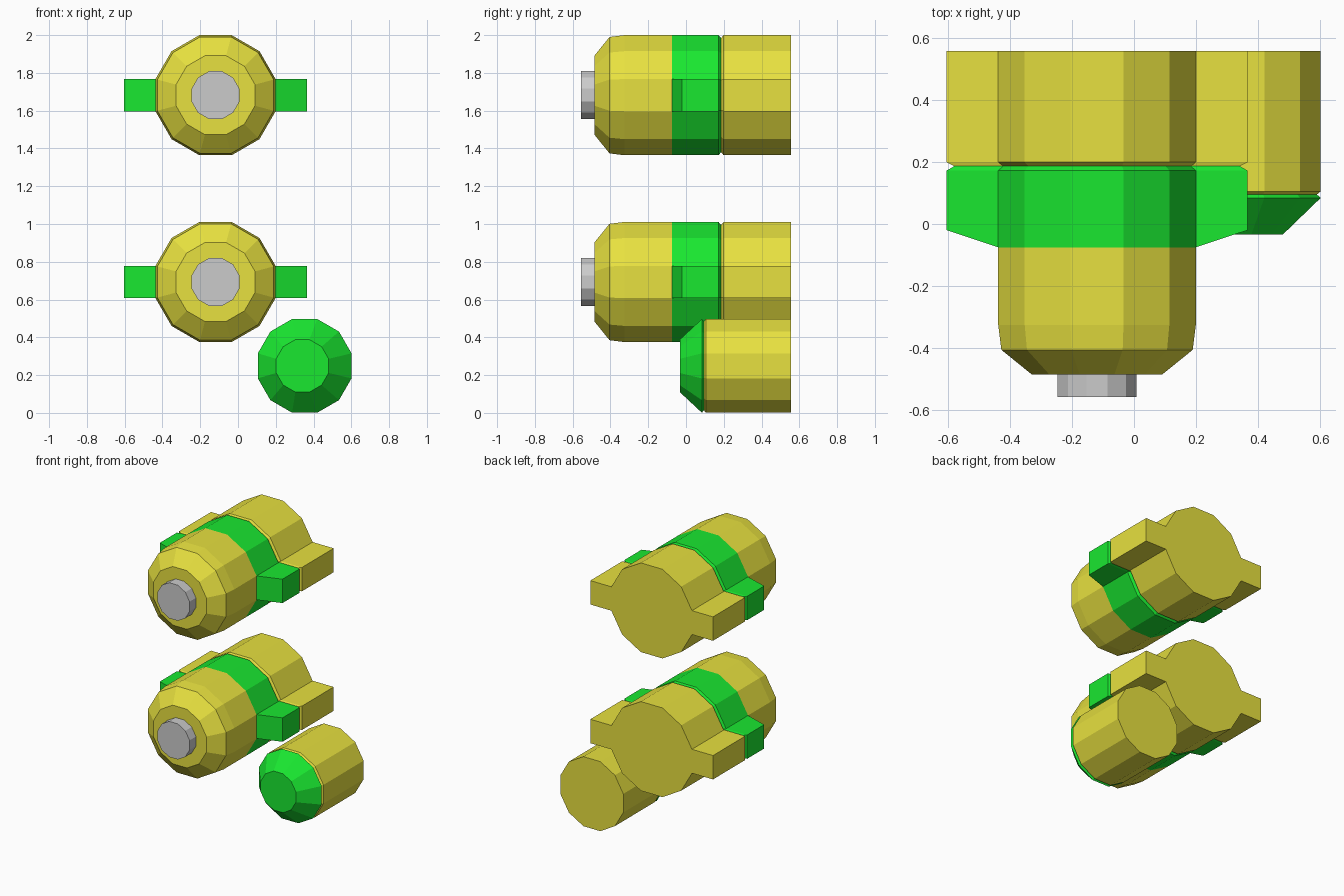
import bpy, bmesh
from math import cos, sin, radians

if "Cube" in bpy.data.objects:
    bpy.data.objects.remove(bpy.data.objects["Cube"])


def material(name, color):
    m = bpy.data.materials.new(name)
    m.diffuse_color = color
    m.use_nodes = True
    m.node_tree.nodes["Principled BSDF"].inputs["Base Color"].default_value = m.diffuse_color
    return m


YELLOW = material("yellow", (0.8, 0.75, 0.05, 1))
GREEN = material("green", (0.01, 0.8, 0.03, 1))


def dodecagon(apothem):
    """Twelve-sided outline in x/z with flat top and flat sides."""
    r = apothem / cos(radians(15))
    return [(r * cos(radians(30 * k - 15)), r * sin(radians(30 * k - 15))) for k in range(12)]


def winged(apothem, reach):
    """Dodecagon whose left and right flats are pulled out into tabs."""
    p = dodecagon(apothem)
    h = p[1][1]
    return [p[0], (reach, -h), (reach, h)] + p[1:7] + [(-reach, h), (-reach, -h)] + p[7:]


def loft(name, rings, center, mat=None, front=(), back=False):
    """Skin rings of (x, y, z) points from front to back; front lists cap index loops."""
    bm = bmesh.new()
    cx, cz = center
    vr = [[bm.verts.new((x + cx, y, z + cz)) for x, y, z in ring] for ring in rings]
    n = len(vr[0])
    for a, b in zip(vr, vr[1:]):
        for i in range(n):
            j = (i + 1) % n
            bm.faces.new((a[i], b[i], b[j], a[j]))
    for loop in front:
        bm.faces.new([vr[0][i] for i in loop])
    if back:
        bm.faces.new(vr[-1][::-1])
    me = bpy.data.meshes.new(name)
    bm.to_mesh(me)
    bm.free()
    ob = bpy.data.objects.new(name, me)
    bpy.context.collection.objects.link(ob)
    if mat:
        me.materials.append(mat)
    return ob


def ring(outline, y, scale=1.0, dx=0.0):
    return [(x * scale + dx, y, z * scale) for x, z in outline]


def round_part(name, profile, center, mat=None, front=False, back=False):
    """Twelve-sided turned part from (y, apothem) pairs."""
    return loft(name, [ring(dodecagon(a), y) for y, a in profile], center, mat,
                [range(12)] if front else [], back)


R, REACH = 0.318, 0.484
wing = winged(R, REACH)


def large_unit(tag, cz):
    c = (-0.119, cz)
    # grey button and domed yellow nose
    round_part(tag + "_button", [(-0.557, 0.127), (-0.485, 0.127)], c, front=True)
    round_part(tag + "_nose", [(-0.485, 0.209), (-0.405, 0.308), (-0.325, R), (-0.075, R)],
               c, YELLOW, front=True)
    # green collar with slanted tab fronts
    start = [(x, -0.02 if abs(x) > 0.4 else -0.075, z) for x, z in wing]
    loft(tag + "_collar", [start, ring(wing, 0.172), ring(wing, 0.186, 0.95)],
         c, GREEN, [range(0, 4), range(8, 12)])
    # yellow rear housing with the same winged outline
    loft(tag + "_housing", [ring(wing, 0.186, 0.95), ring(wing, 0.199), ring(wing, 0.557)],
         c, YELLOW, back=True)


large_unit("upper", 1.682)
large_unit("lower", 0.693)

# small round unit at lower right
c, a = (0.353, 0.249), 0.248
small = dodecagon(a)
loft("small_tip", [ring(small, -0.033, 0.56, -0.012), ring(small, 0.084), ring(small, 0.095, 0.95)],
     c, GREEN, [range(12)])
round_part("small_housing", [(0.095, a * 0.95), (0.105, a), (0.557, a)], c, YELLOW, back=True)
